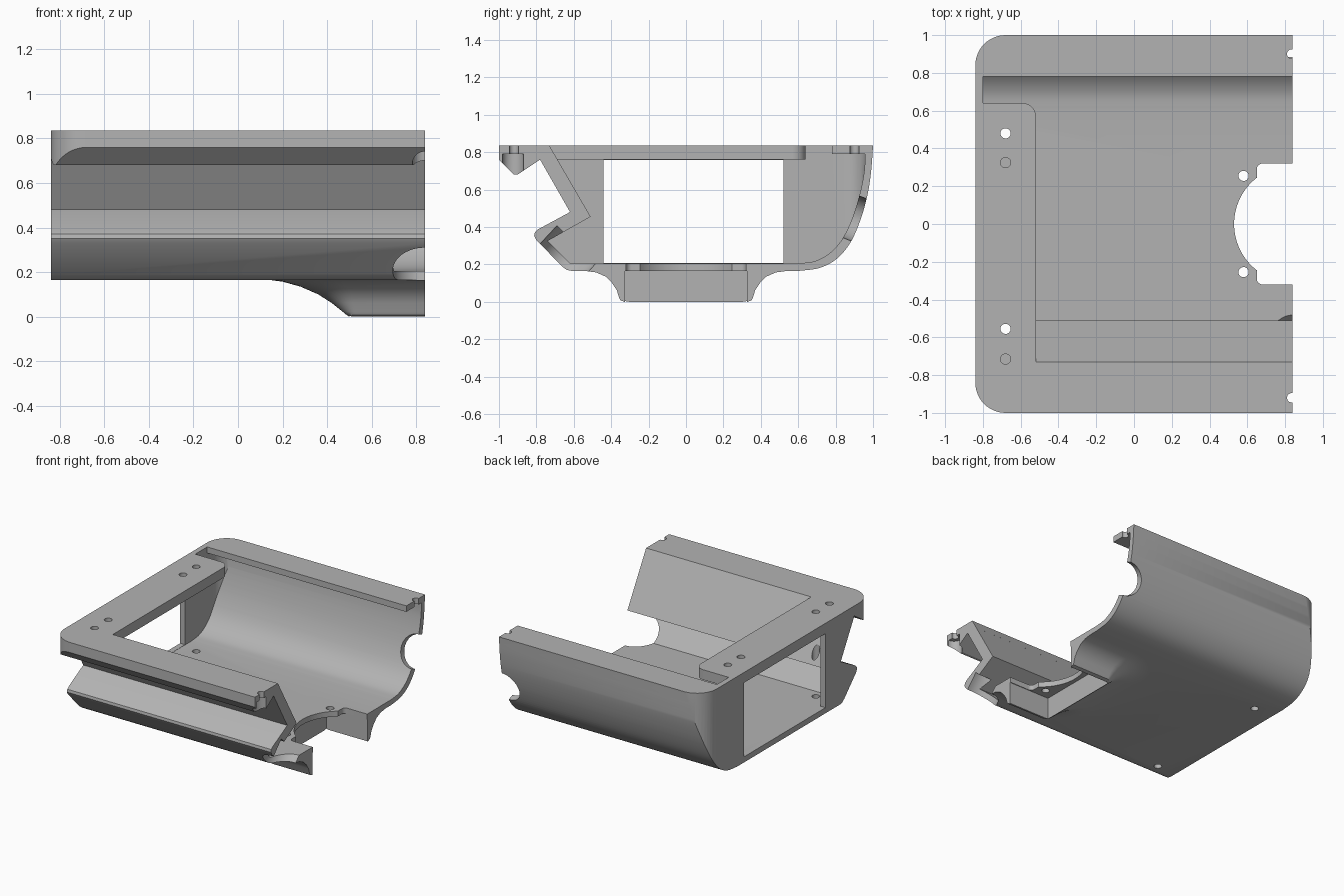
import bpy, bmesh
from math import sin, cos, pi
from mathutils import Vector

cube = bpy.data.objects.get("Cube")
if cube:
    bpy.data.objects.remove(cube, do_unlink=True)

grey = bpy.data.materials.new("light grey plastic")
grey.use_nodes = True
grey.diffuse_color = (0.45, 0.45, 0.45, 1)
grey.node_tree.nodes["Principled BSDF"].inputs["Base Color"].default_value = (0.45, 0.45, 0.45, 1)


def loft(name, rings):
    """Closed solid through matching rings of 3D points."""
    bm = bmesh.new()
    loops = [[bm.verts.new(p) for p in ring] for ring in rings]
    for a, b in zip(loops, loops[1:]):
        for i in range(len(a)):
            j = (i + 1) % len(a)
            bm.faces.new((a[i], a[j], b[j], b[i]))
    bm.faces.new(loops[0][::-1])
    bm.faces.new(loops[-1])
    bmesh.ops.recalc_face_normals(bm, faces=bm.faces)
    mesh = bpy.data.meshes.new(name)
    bm.to_mesh(mesh)
    bm.free()
    mesh.materials.append(grey)
    obj = bpy.data.objects.new(name, mesh)
    bpy.context.collection.objects.link(obj)
    return obj


def along_x(name, pts, lo, hi):
    return loft(name, [[(x, y, z) for y, z in pts] for x in (lo, hi)])


def along_z(name, pts, lo, hi):
    return loft(name, [[(x, y, z) for x, y in pts] for z in (lo, hi)])


def box(name, x, y, z):
    return along_z(name, [(x[0], y[0]), (x[1], y[0]), (x[1], y[1]), (x[0], y[1])], *z)


def arc(cx, cy, rx, ry, start, end, n=12):
    return [(cx + rx * cos(start + (end - start) * i / n),
             cy + ry * sin(start + (end - start) * i / n)) for i in range(n + 1)]


def disc(name, x, y, r, lo, hi, n=32):
    return along_z(name, arc(x, y, r, r, 0, 2 * pi, n)[:-1], lo, hi)


def tilted_disc(name, centre, direction, r, depth, n=48):
    c, d, u = Vector(centre), Vector(direction).normalized(), Vector((1, 0, 0))
    w = d.cross(u)
    return loft(name, [[c + d * s + u * a + w * b for a, b in arc(0, 0, r, r, 0, 2 * pi, n)[:-1]]
                       for s in (-depth, depth)])


def combine(obj, tool, operation="DIFFERENCE"):
    """Apply one boolean and drop the tool."""
    mod = obj.modifiers.new("cut", "BOOLEAN")
    mod.object, mod.operation, mod.solver = tool, operation, "EXACT"
    graph = bpy.context.evaluated_depsgraph_get()
    mesh = bpy.data.meshes.new_from_object(obj.evaluated_get(graph))
    obj.modifiers.clear()
    obj.data = mesh
    bpy.data.objects.remove(tool, do_unlink=True)


def spline(pts, steps=6):
    """Smooth curve through a few points."""
    p = [Vector(q) for q in pts]
    p = [2 * p[0] - p[1]] + p + [2 * p[-1] - p[-2]]
    out = []
    for a, b, c, d in zip(p, p[1:], p[2:], p[3:]):
        for i in range(steps):
            t = i / steps
            out.append(0.5 * (2 * b + (c - a) * t + (2 * a - 5 * b + 4 * c - d) * t * t
                              + (3 * b - a - 3 * c + d) * t ** 3))
    return [tuple(v) for v in out] + [tuple(pts[-1])]


def rounded_plan(name, x, y, r):
    return along_z(name, [(2, -y), (2, y)] + arc(x + r, y - r, r, r, pi / 2, pi)
                   + arc(x + r, r - y, r, r, pi, 1.5 * pi), -1, 2)


# Outer body: curved back, flat floor, ridged front and overhanging lip
back = spline([(0.6, 0.165), (0.71, 0.18), (0.8, 0.225), (0.875, 0.31), (0.93, 0.43),
               (0.97, 0.57), (0.99, 0.7), (1, 0.835)])
ridge = [(-1, 0.835), (-1, 0.76), (-0.92, 0.68), (-0.9, 0.68), (-0.78, 0.76), (-0.62, 0.48),
         (-0.79, 0.388), (-0.808, 0.372), (-0.812, 0.352), (-0.8, 0.33),
         (-0.66, 0.187), (-0.638, 0.171), (-0.61, 0.165)]
body = along_x("enclosure_shell", ridge + back, -0.84, 0.84)
combine(body, rounded_plan("corner_shape", -0.84, 1, 0.16), "INTERSECT")

# Flared collar under the floor
rings = []
flare = [(0.33, 0.5, 0, 0.03), (0.35, 0.487, 0.008, 0.045), (0.358, 0.47, 0.022, 0.06),
         (0.37, 0.42, 0.062, 0.1), (0.395, 0.36, 0.1, 0.15), (0.43, 0.28, 0.135, 0.21),
         (0.48, 0.2, 0.157, 0.27), (0.54, 0.14, 0.165, 0.32), (0.54, 0.14, 0.18, 0.32)]
for y, x, z, r in flare:
    plan = [(0.84, -y), (0.84, y)] + arc(x + r, y - r, r, r, pi / 2, pi) \
        + arc(x + r, r - y, r, r, pi, 1.5 * pi)
    rings.append([(a, b, z) for a, b in plan])
combine(body, loft("collar", rings), "UNION")

# Hollow interior
inner_back = spline([(0.6, 0.205), (0.69, 0.218), (0.77, 0.262), (0.835, 0.335), (0.89, 0.45),
                     (0.93, 0.58), (0.953, 0.7), (0.957, 0.79)])
cavity = along_x("cavity", [(0.64, 0.79), (0.64, 0.76), (-0.687, 0.76), (-0.51, 0.455),
                            (-0.74, 0.325), (-0.62, 0.205)] + inner_back, -0.8, 1)
combine(cavity, rounded_plan("cavity_corner", -0.8, 0.96, 0.12), "INTERSECT")
combine(body, cavity)

# Top opening with rear slot and slanted front edge
opening = [(-0.8, 0.78), (-0.8, 0.64)] + arc(-0.59, 0.57, 0.07, 0.07, pi / 2, 0) \
    + [(-0.52, -0.62), (1, -0.62), (1, 0.78)]
combine(body, along_z("top_opening", opening, 0.7, 1))
combine(body, along_x("slanted_edge", [(-0.652, 0.7), (-0.768, 0.9), (-0.6, 0.9), (-0.6, 0.7)],
                      -0.52, 1))

# Side window, collar pocket and round floor recess
combine(body, box("window", (-1, -0.79), (-0.44, 0.52), (0.207, 0.758)))
combine(body, box("pocket", (0.5, 1), (-0.325, 0.325), (-0.1, 0.165)))
combine(body, disc("floor_recess", 0.84, 0, 0.31, 0.1, 0.3, 96))
slot = [(1, -0.32), (1, 0.32)] + arc(0.68, 0.29, 0.03, 0.03, pi / 2, pi, 6) \
    + arc(0.68, -0.29, 0.03, 0.03, pi, 1.5 * pi, 6)
combine(body, along_z("floor_slot", slot, 0.1, 0.3))

# Screw holes
for y in (0.48, -0.555):
    combine(body, disc("through_hole", -0.68, y, 0.027, 0.1, 1))
for y in (0.325, -0.715):
    combine(body, disc("plate_hole", -0.68, y, 0.027, 0.72, 1))
for side in (-1, 1):
    combine(body, disc("floor_hole", 0.58, side * 0.255, 0.027, 0.1, 0.3))
    combine(body, disc("end_hole", 0.835, side * 0.92 - (side > 0) * 0.02, 0.025, 0.7, 1))
combine(body, disc("lip_counterbore", 0.84, -0.925, 0.057, 0.6, 0.79))

# Round notches at the open end
combine(body, tilted_disc("front_notch", (0.84, -0.68, 0.205), (0, 0.68, 0.73), 0.145, 0.14))
combine(body, tilted_disc("rear_notch", (0.84, 0.92, 0.44), (0, 0.93, -0.36), 0.12, 0.12))

bpy.ops.object.select_all(action="DESELECT")
body.select_set(True)
bpy.context.view_layer.objects.active = body
bpy.ops.object.shade_smooth_by_angle(angle=0.5)
